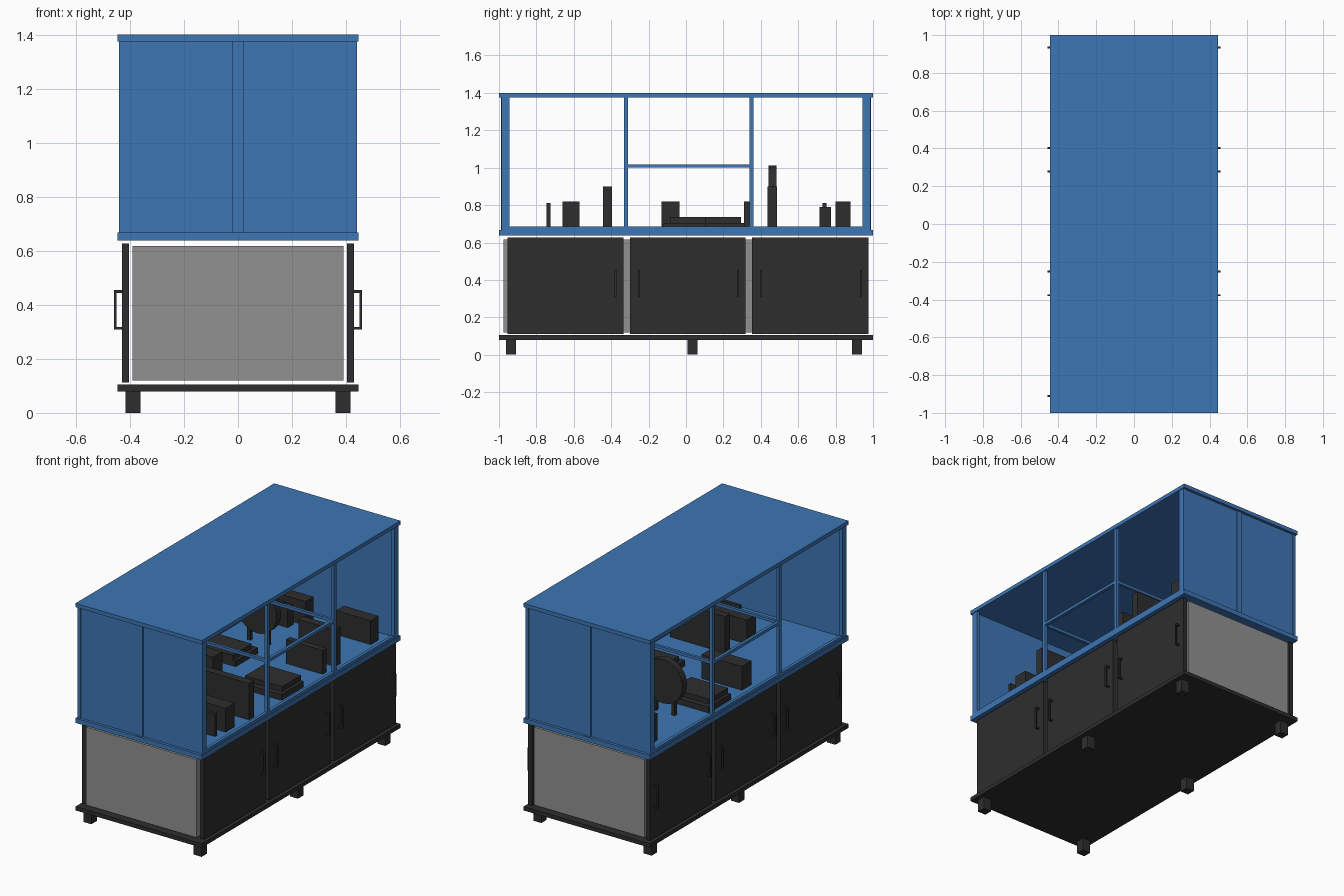
import bpy
import bmesh
from math import pi
from mathutils import Matrix

cube = bpy.data.objects.get("Cube")
if cube:
    bpy.data.objects.remove(cube, do_unlink=True)


def material(name, rgb):
    mat = bpy.data.materials.new(name)
    mat.use_nodes = True
    mat.diffuse_color = (*rgb, 1)
    mat.node_tree.nodes["Principled BSDF"].inputs["Base Color"].default_value = (*rgb, 1)
    return mat


BLUE = material("frame blue", (0.047, 0.18, 0.46))
DARK = material("charcoal", (0.027, 0.027, 0.027))
GREY = material("cabinet grey", (0.285, 0.285, 0.285))


def finish(name, bm, mat):
    mesh = bpy.data.meshes.new(name)
    bm.to_mesh(mesh)
    bm.free()
    mesh.materials.append(mat)
    obj = bpy.data.objects.new(name, mesh)
    bpy.context.collection.objects.link(obj)
    return obj


def add_box(bm, xs, ys, zs):
    """Add a box spanning the given ranges."""
    spans = (xs, ys, zs)
    size = [abs(b - a) for a, b in spans]
    mid = [(a + b) / 2 for a, b in spans]
    bmesh.ops.create_cube(bm, size=1, matrix=Matrix.Translation(mid) @ Matrix.Diagonal((*size, 1)))


def box(name, mat, *spans):
    bm = bmesh.new()
    add_box(bm, *spans)
    return finish(name, bm, mat)


def flip(span, side):
    return tuple(side * v for v in span)


# Lower cabinet: plinth, feet and body
box("plinth", DARK, (-0.445, 0.445), (-1, 1), (0.08, 0.105))
box("cabinet_body", GREY, (-0.39, 0.39), (-0.975, 0.975), (0.12, 0.617))
for side in (-1, 1):
    for y in (-0.935, 0.035, 0.915):
        box("foot", DARK, flip((0.36, 0.417), side), (y - 0.027, y + 0.027), (0, 0.08))

# Doors with bracket handles
for side in (-1, 1):
    for ys in ((-0.955, -0.335), (-0.30, 0.317), (0.352, 0.975)):
        box("door", DARK, flip((0.403, 0.43), side), ys, (0.112, 0.626))
    handles = [-0.377, -0.252, 0.278, 0.402, 0.934]
    if side < 0:
        handles.append(-0.91)
    for y in handles:
        bm = bmesh.new()
        width = (y - 0.005, y + 0.005)
        add_box(bm, flip((0.449, 0.459), side), width, (0.308, 0.454))
        for zs in ((0.308, 0.318), (0.444, 0.454)):
            add_box(bm, flip((0.43, 0.449), side), width, zs)
        finish("door_handle", bm, DARK)

# Upper enclosure: floor tray and roof
box("work_floor", BLUE, (-0.445, 0.445), (-1, 1), (0.638, 0.668))
box("roof", BLUE, (-0.445, 0.445), (-1, 1), (1.375, 1.4))

# Closed ends with a centre strip and corner posts
WALL = (0.668, 1.375)
for end in (-1, 1):
    box("end_panel", BLUE, (-0.44, 0.44), flip((0.965, 0.982), end), WALL)
    box("end_strip", BLUE, (-0.02, 0.02), flip((0.982, 0.988), end), WALL)
    for side in (-1, 1):
        box("corner_post", BLUE, flip((0.42, 0.44), side), flip((0.945, 0.987), end), WALL)

# Open long sides: sill, posts and middle rails
POSTS = (-0.32, 0.35)
for side in (-1, 1):
    face = flip((0.42, 0.44), side)
    box("sill", BLUE, face, (-0.945, 0.945), (0.668, 0.685))
    for y in POSTS:
        box("side_post", BLUE, face, (y - 0.011, y + 0.011), WALL)
    box("long_rail", BLUE, face, POSTS, (1.0, 1.018))
for y in POSTS:
    box("cross_rail", BLUE, (-0.42, 0.42), (y - 0.009, y + 0.009), (1.0, 1.018))

# Equipment standing on the floor: name, x, y, top
EQUIPMENT = (
    ("thin_unit", (0.13, 0.36), (-0.745, -0.725), 0.81),
    ("front_unit", (-0.03, 0.375), (-0.66, -0.57), 0.82),
    ("tall_plate", (0.0, 0.39), (-0.445, -0.395), 0.9),
    ("middle_unit", (-0.37, -0.085), (-0.13, -0.035), 0.82),
    ("narrow_unit", (0.12, 0.38), (0.31, 0.35), 0.82),
    ("rear_plate", (0.12, 0.38), (0.437, 0.487), 0.9),
    ("rear_unit_left", (0.13, 0.375), (0.8, 0.88), 0.82),
    ("rear_unit_right", (-0.36, -0.085), (0.8, 0.88), 0.82),
    ("small_unit", (-0.3, -0.15), (0.715, 0.775), 0.79),
    ("small_peg", (-0.24, -0.2), (0.73, 0.752), 0.81),
)
for name, xs, ys, top in EQUIPMENT:
    box(name, DARK, xs, ys, (0.668, top))

# Two stepped slabs, turned half a circle from each other
for side in (-1, 1):
    y0 = 0.105
    box("slab_base", DARK, flip((0.09, 0.39), side), (y0, y0 - side * 0.225), (0.668, 0.705))
    box("slab_top", DARK, flip((0.11, 0.37), side), (y0, y0 - side * 0.19), (0.705, 0.737))

# Round drum on two legs
bm = bmesh.new()
turn = Matrix.Translation((-0.175, 0.462, 0.872)) @ Matrix.Rotation(pi / 2, 4, "X")
bmesh.ops.create_cone(bm, cap_ends=True, segments=32, radius1=0.14, radius2=0.14,
                      depth=0.044, matrix=turn)
for x in (-0.24, -0.11):
    add_box(bm, (x - 0.012, x + 0.012), (0.45, 0.474), (0.668, 0.8))
drum = finish("drum", bm, DARK)
bpy.context.view_layer.objects.active = drum
drum.select_set(True)
bpy.ops.object.shade_smooth_by_angle()
